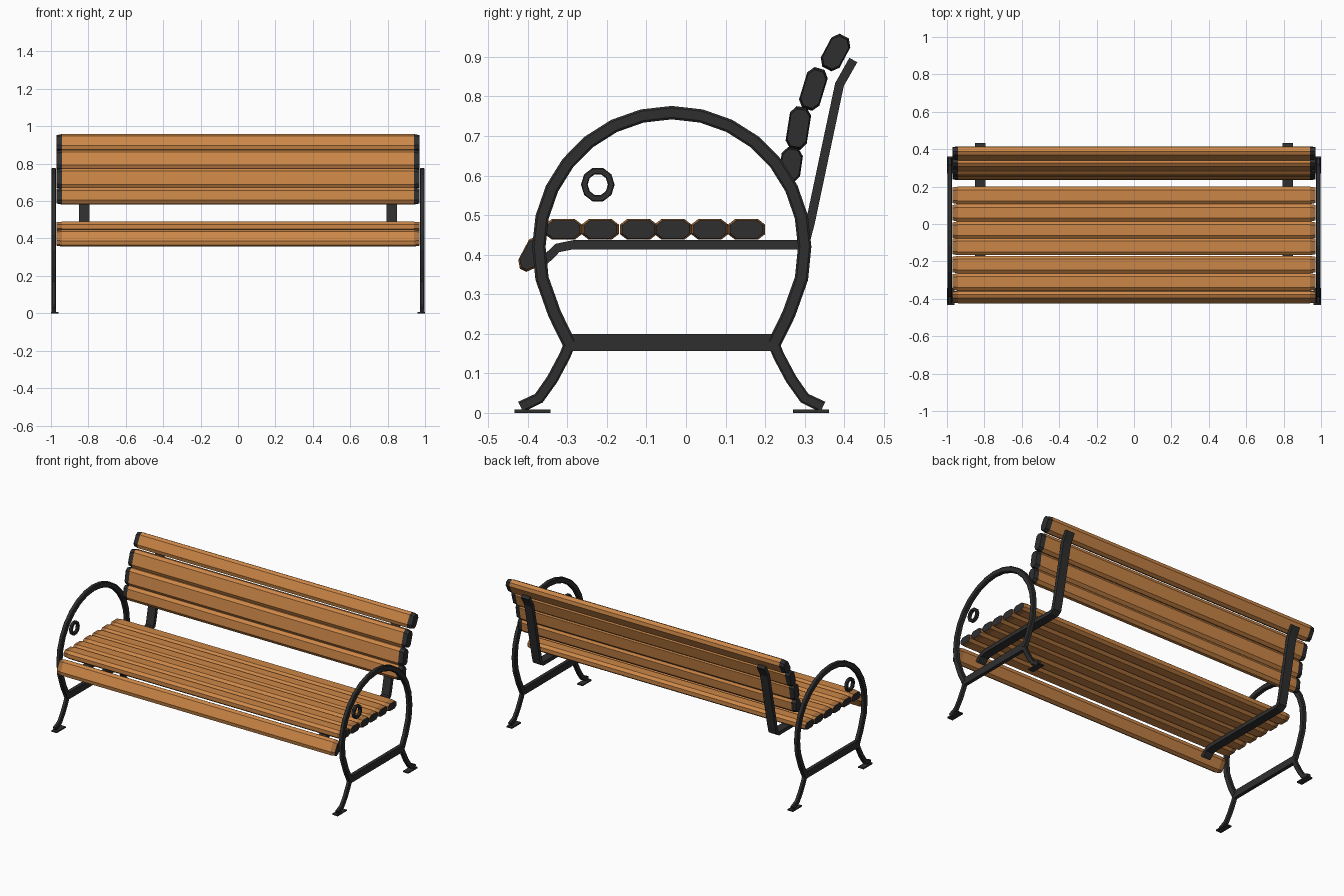
import bpy, bmesh, math
from mathutils import Vector

if "Cube" in bpy.data.objects:
    bpy.data.objects.remove(bpy.data.objects["Cube"])


def material(name, rgb):
    m = bpy.data.materials.new(name)
    m.diffuse_color = (*rgb, 1)
    m.use_nodes = True
    m.node_tree.nodes["Principled BSDF"].inputs["Base Color"].default_value = m.diffuse_color
    return m


WOOD = material("orange wood", (0.60, 0.24, 0.063))
BROWN = material("brown wood ends", (0.40, 0.165, 0.05))
IRON = material("dark iron", (0.028, 0.028, 0.029))


def finish(bm, name, mats):
    bmesh.ops.recalc_face_normals(bm, faces=bm.faces)
    me = bpy.data.meshes.new(name)
    bm.to_mesh(me)
    bm.free()
    for m in mats:
        me.materials.append(m)
    ob = bpy.data.objects.new(name, me)
    bpy.context.collection.objects.link(ob)
    return ob


def loft(bm, rings, closed=False):
    """Skin a list of point rings; cap the ends unless closed."""
    vs = [[bm.verts.new(p) for p in r] for r in rings]
    n = len(vs[0])
    for i in range(len(vs) if closed else len(vs) - 1):
        a, b = vs[i], vs[(i + 1) % len(vs)]
        for k in range(n):
            bm.faces.new((a[k], a[(k + 1) % n], b[(k + 1) % n], b[k]))
    if not closed:
        bm.faces.new(vs[0])
        bm.faces.new(vs[-1])


def bar(bm, path, x, wide, thick, chamfer=0.3, closed=False):
    """Sweep a chamfered bar along a (y, z) path: wide is along x, thick is in the path plane."""
    pts = [Vector(p) for p in path]
    n = len(pts)
    w, t = wide / 2, thick / 2
    c = chamfer
    if c:
        sec = [(w, t * (1 - c)), (w * (1 - c), t), (-w * (1 - c), t), (-w, t * (1 - c)),
               (-w, -t * (1 - c)), (-w * (1 - c), -t), (w * (1 - c), -t), (w, -t * (1 - c))]
    else:
        sec = [(w, t), (-w, t), (-w, -t), (w, -t)]
    rings = []
    for i, p in enumerate(pts):
        prev = pts[i - 1] if (i or closed) else p
        nxt = pts[(i + 1) % n] if (i < n - 1 or closed) else p
        d = (nxt - prev).normalized()
        s = Vector((-d.y, d.x))
        rings.append([(x + a, p.x + s.x * b, p.y + s.y * b) for a, b in sec])
    loft(bm, rings, closed)


def slat(name, y, z, length, thick, tilt, end_mat):
    """Long chamfered plank with slightly narrowed dark ends."""
    a, b = length / 2, thick / 2
    ca, cb = 0.018, 0.014
    sec = [(a, b - cb), (a - ca, b), (ca - a, b), (-a, b - cb),
           (-a, cb - b), (ca - a, -b), (a - ca, -b), (a, cb - b)]
    c, s = math.cos(math.radians(tilt)), math.sin(math.radians(tilt))
    bm = bmesh.new()
    rings = []
    for x, k in ((-0.97, 0.88), (-0.94, 1), (0.94, 1), (0.97, 0.88)):
        rings.append([(x, y + k * (u * c - v * s), z + k * (u * s + v * c)) for u, v in sec])
    loft(bm, rings)
    for f in bm.faces:
        if len(f.verts) > 4:
            f.material_index = 2
        elif abs(f.calc_center_median().x) > 0.9:
            f.material_index = end_mat
    finish(bm, name, (WOOD, BROWN, IRON))


# seat slats
for i, y in enumerate((-0.31, -0.217, -0.12, -0.033, 0.06, 0.153)):
    slat(f"seat_slat_{i + 1}", y, 0.464, 0.094, 0.052, 0, 1)
slat("front_edge_slat", -0.39, 0.402, 0.094, 0.046, 62, 1)

# backrest slats
for i, (y, z, l, tilt) in enumerate(((0.265, 0.627, 0.088, 82), (0.284, 0.72, 0.108, 81),
                                     (0.322, 0.819, 0.108, 73), (0.378, 0.911, 0.094, 62))):
    slat(f"back_slat_{i + 1}", y, z, l, 0.054, tilt, 2)

CY = -0.036  # centre of the round side frame
for side, sx in (("left", -1), ("right", 1)):
    x = sx * 0.985

    # arched armrest frame
    bm = bmesh.new()
    arch = [(CY - 0.259, 0.175), (CY - 0.296, 0.25), (CY - 0.328, 0.34)]
    for i in range(15):
        t = math.pi * (1 - i / 14)
        arch.append((CY + 0.336 * math.cos(t), 0.42 + 0.339 * math.sin(t)))
    arch += [(CY + 0.328, 0.34), (CY + 0.296, 0.25), (CY + 0.259, 0.175)]
    bar(bm, arch, x, 0.026, 0.034)
    finish(bm, f"{side}_arm_frame", (IRON,))

    # cross bar
    bm = bmesh.new()
    bar(bm, [(CY - 0.26, 0.178), (CY + 0.26, 0.178)], x, 0.022, 0.044, 0)
    finish(bm, f"{side}_cross_bar", (IRON,))

    # splayed legs with flat feet
    for end, sy in (("front", -1), ("back", 1)):
        bm = bmesh.new()
        leg = [(0.252, 0.19), (0.27, 0.145), (0.302, 0.085), (0.336, 0.037), (0.382, 0.015)]
        bar(bm, [(CY + sy * u, z) for u, z in leg], x, 0.022, 0.029)
        bar(bm, [(CY + sy * 0.352 - 0.0455, 0.004), (CY + sy * 0.352 + 0.0455, 0.004)],
            sx * 0.98, 0.038, 0.008, 0)
        finish(bm, f"{side}_{end}_leg", (IRON,))

    # small decorative ring
    bm = bmesh.new()
    ring = [(-0.223 + 0.034 * math.cos(i * math.pi / 5), 0.577 + 0.036 * math.sin(i * math.pi / 5))
            for i in range(10)]
    bar(bm, ring, x, 0.02, 0.017, 0.3, True)
    finish(bm, f"{side}_ring", (IRON,))

    # bent flat bracket under the seat and behind the back
    bm = bmesh.new()
    bracket = [(-0.358, 0.386), (-0.345, 0.397), (-0.325, 0.417), (-0.285, 0.425), (0.285, 0.425),
               (0.303, 0.437), (0.314, 0.48), (0.352, 0.66), (0.388, 0.83), (0.423, 0.892)]
    bar(bm, bracket, sx * 0.822, 0.054, 0.023, 0)
    finish(bm, f"{side}_bracket", (IRON,))
